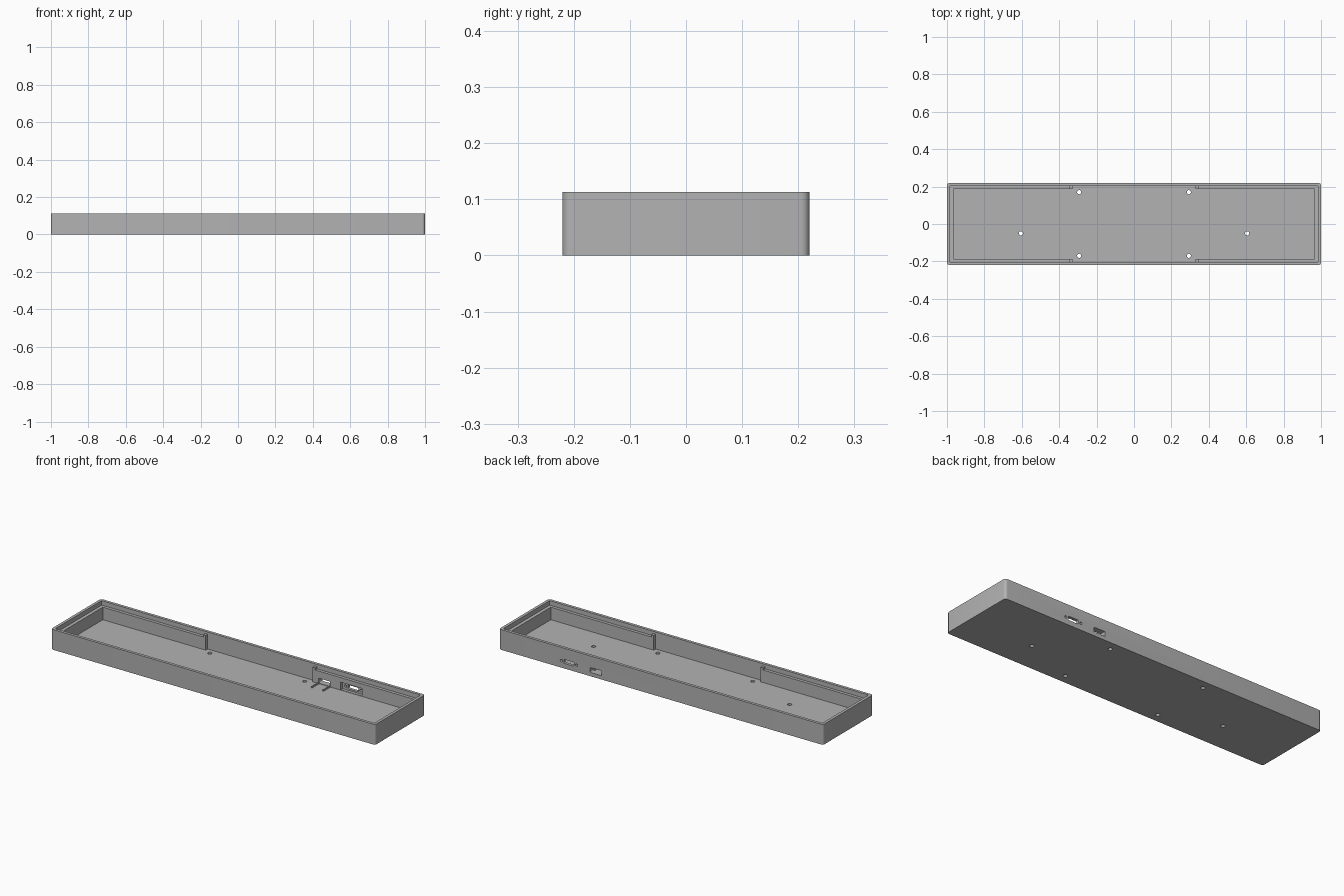
import bpy
import bmesh
from mathutils import Matrix, Vector

cube = bpy.data.objects.get("Cube")
if cube:
    bpy.data.objects.remove(cube)

grey = bpy.data.materials.new("plain grey")
grey.use_nodes = True
GREY = (0.45, 0.45, 0.45, 1)
grey.diffuse_color = GREY
grey.node_tree.nodes["Principled BSDF"].inputs["Base Color"].default_value = GREY

HEIGHT, HALF_Y = 0.113, 0.22
FLOOR, LEDGE, POST_TOP = 0.018, 0.088, 0.1
WALL_X, WALL_Y = 0.984, 0.204      # inside of the thin upper wall
LEDGE_X, LEDGE_Y = 0.965, 0.187    # inside of the ledge
GAP = 0.33                         # half length of the stretch without a ledge


def make_object(name, bm):
    mesh = bpy.data.meshes.new(name)
    bm.to_mesh(mesh)
    bm.free()
    mesh.materials.append(grey)
    obj = bpy.data.objects.new(name, mesh)
    bpy.context.collection.objects.link(obj)
    return obj


def box(name, lo, hi, round_axis=None, radius=0.0):
    """Box between two corners, optionally rounded along one axis."""
    lo, hi = Vector(lo), Vector(hi)
    bm = bmesh.new()
    bmesh.ops.create_cube(bm, size=1)
    bmesh.ops.scale(bm, vec=hi - lo, verts=bm.verts)
    bmesh.ops.translate(bm, vec=(lo + hi) / 2, verts=bm.verts)
    if round_axis is not None:
        edges = [e for e in bm.edges
                 if abs((e.verts[0].co - e.verts[1].co)[round_axis]) > 1e-5]
        bmesh.ops.bevel(bm, geom=edges, offset=radius, segments=6,
                        profile=0.5, affect='EDGES')
    return make_object(name, bm)


def cylinder(name, centre, radius, depth, along_y=False):
    bm = bmesh.new()
    turn = Matrix.Rotation(1.5707963, 4, 'X') if along_y else Matrix()
    bmesh.ops.create_cone(bm, cap_ends=True, segments=24, radius1=radius,
                          radius2=radius, depth=depth,
                          matrix=Matrix.Translation(centre) @ turn)
    return make_object(name, bm)


def cut(target, cutter):
    cutter.hide_render = True
    mod = target.modifiers.new("cut", 'BOOLEAN')
    mod.operation = 'DIFFERENCE'
    mod.solver = 'EXACT'
    mod.object = cutter
    bpy.context.view_layer.objects.active = target
    bpy.ops.object.modifier_apply(modifier=mod.name)
    bpy.data.objects.remove(cutter)


# Tray body with rounded vertical corners
tray = box("tray", (-1, -HALF_Y, 0), (1, HALF_Y, HEIGHT), 2, 0.015)

# Main cavity, wider middle stretch, and the step above the ledge
for x, y, z in ((LEDGE_X, LEDGE_Y, FLOOR), (GAP, WALL_Y, FLOOR),
                (WALL_X, WALL_Y, LEDGE)):
    cut(tray, box("cavity", (-x, -y, z), (x, y, 0.3)))

# Screw holes through the floor
holes = [(sx * 0.293, sy * 0.17) for sx in (-1, 1) for sy in (-1, 1)]
holes += [(-0.605, -0.05), (0.605, -0.05)]
for x, y in holes:
    cut(tray, cylinder("screw_hole", (x, y, 0), 0.011, 0.1))

# Square port through the back wall
cut(tray, box("square_port", (0.367, 0.15, FLOOR + 0.003), (0.437, 0.3, 0.048), 1, 0.004))

# Long port, with a recess inside and a screw hole on each side
PORT_X, PORT_Z = 0.568, 0.039
cut(tray, box("port_recess", (PORT_X - 0.065, 0.15, FLOOR + 0.002),
              (PORT_X + 0.065, WALL_Y, 0.062)))
cut(tray, box("long_port", (PORT_X - 0.032, 0.15, PORT_Z - 0.011),
              (PORT_X + 0.032, 0.3, PORT_Z + 0.011), 1, 0.006))
for side in (-1, 1):
    cut(tray, cylinder("port_screw_hole", (PORT_X + side * 0.047, 0.21, PORT_Z),
                       0.007, 0.1, along_y=True))

# Raised posts at the ends of the ledges
for sx in (-1, 1):
    for sy in (-1, 1):
        xs = sorted((sx * GAP, sx * (GAP + 0.015)))
        ys = sorted((sy * LEDGE_Y, sy * (WALL_Y + 0.002)))
        box("ledge_end_post", (xs[0], ys[0], LEDGE - 0.002), (xs[1], ys[1], POST_TOP))

# Low guide ribs in front of the square port
for x in (0.367, 0.437):
    box("guide_rib", (x - 0.003, 0.125, FLOOR - 0.002), (x + 0.003, LEDGE_Y + 0.002, FLOOR + 0.008))

# Smooth the rounded corners and keep edges sharp
bpy.ops.object.select_all(action='DESELECT')
tray.select_set(True)
bpy.context.view_layer.objects.active = tray
bpy.ops.object.shade_smooth_by_angle(angle=0.52)
